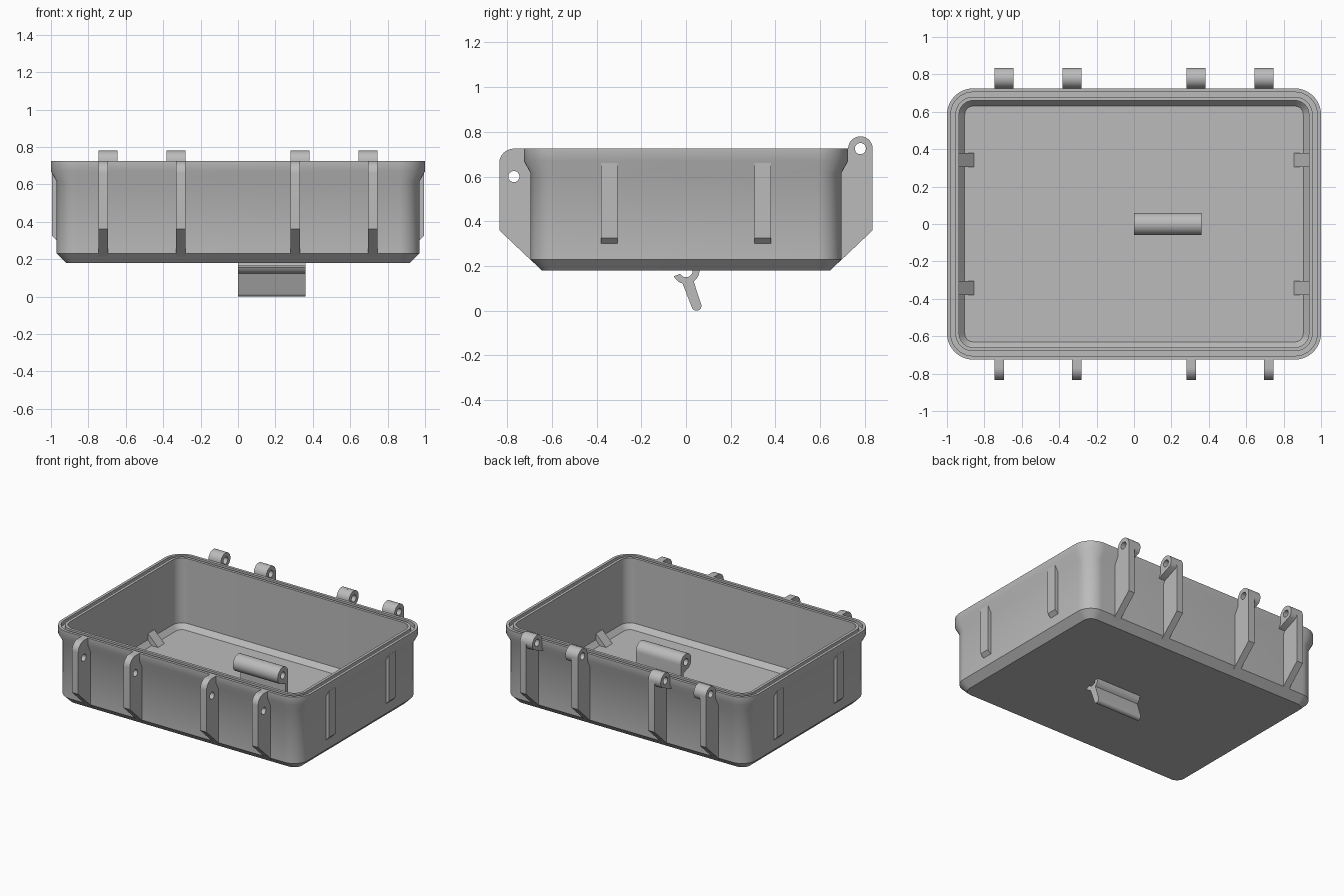
import bpy, bmesh, math
from mathutils import Matrix

cube = bpy.data.objects.get("Cube")
if cube:
    bpy.data.objects.remove(cube, do_unlink=True)

grey = bpy.data.materials.new("plain_grey")
grey.use_nodes = True
grey.diffuse_color = (0.5, 0.5, 0.5, 1)
grey.node_tree.nodes["Principled BSDF"].inputs["Base Color"].default_value = (0.5, 0.5, 0.5, 1)


def add_object(name, bm):
    """Turn a bmesh into a smooth-by-angle grey object."""
    bmesh.ops.recalc_face_normals(bm, faces=bm.faces)
    mesh = bpy.data.meshes.new(name)
    bm.to_mesh(mesh)
    bm.free()
    mesh.materials.clear()
    mesh.materials.append(grey)
    obj = bpy.data.objects.new(name, mesh)
    bpy.context.collection.objects.link(obj)
    bpy.ops.object.select_all(action='DESELECT')
    obj.select_set(True)
    bpy.context.view_layer.objects.active = obj
    bpy.ops.object.shade_smooth_by_angle(angle=math.radians(30))
    return obj


def arc(cx, cy, r, start, end, steps=12):
    angles = [math.radians(start + (end - start) * i / steps) for i in range(steps + 1)]
    return [(cx + r * math.cos(a), cy + r * math.sin(a)) for a in angles]


# Frames: profile drawn in (y, z) and extruded along x, or in (x, z) along y
ALONG_X = Matrix(((0, 0, 1), (1, 0, 0), (0, 1, 0)))
ALONG_Y = Matrix(((1, 0, 0), (0, 0, -1), (0, 1, 0)))


def extrude(name, outline, frame, centre, width, hole=None):
    """Extrude an outline, with an optional round hole (y, z, radius)."""
    curve = bpy.data.curves.new(name + "_profile", 'CURVE')
    curve.dimensions = '2D'
    curve.fill_mode = 'BOTH'
    curve.extrude = width / 2
    loops = [outline]
    if hole:
        loops.append(arc(*hole, 0, 360, 24)[:-1])
    for pts in loops:
        spline = curve.splines.new('POLY')
        spline.points.add(len(pts) - 1)
        for p, (u, v) in zip(spline.points, pts):
            p.co = (u, v, 0, 1)
        spline.use_cyclic_u = True
    helper = bpy.data.objects.new(name + "_helper", curve)
    bpy.context.collection.objects.link(helper)
    graph = bpy.context.evaluated_depsgraph_get()
    flat = bpy.data.meshes.new_from_object(helper.evaluated_get(graph))
    bm = bmesh.new()
    bm.from_mesh(flat)
    bpy.data.objects.remove(helper, do_unlink=True)
    bpy.data.meshes.remove(flat)
    bmesh.ops.remove_doubles(bm, verts=bm.verts, dist=1e-5)
    matrix = frame.to_4x4()
    matrix.translation = frame @ matrix.to_translation() + frame.col[2] * centre
    bm.transform(matrix)
    return add_object(name, bm)


def rounded_rectangle(half_x):
    """Concentric outline: every ring keeps the same corner centres."""
    cx, cy, r = 0.86, 0.585, half_x - 0.86
    pts = []
    for i, (sx, sy) in enumerate(((1, 1), (-1, 1), (-1, -1), (1, -1))):
        pts += arc(sx * cx, sy * cy, r, 90 * i, 90 * i + 90, 10)
    return pts


# Open case: rings from the underside, over the grooved rim, to the inner floor
rings = [(0.92, 0.18), (0.97, 0.23), (0.97, 0.615), (1.0, 0.67), (1.0, 0.725),
         (0.98, 0.725), (0.98, 0.695), (0.955, 0.695), (0.955, 0.725),
         (0.935, 0.725), (0.935, 0.255), (0.905, 0.22)]
bm = bmesh.new()
loops = [[bm.verts.new((x, y, z)) for x, y in rounded_rectangle(h)] for h, z in rings]
for a, b in zip(loops, loops[1:]):
    for i in range(len(a)):
        j = (i + 1) % len(a)
        bm.faces.new((a[i], a[j], b[j], b[i]))
bm.faces.new(loops[0])
bm.faces.new(loops[-1])
add_object("case_shell", bm)

# Front latch ribs and back hinge ribs share the same positions
front_rib = ([(-0.68, 0.213), (-0.68, 0.6), (-0.715, 0.67), (-0.72, 0.725)]
             + arc(-0.77, 0.66, 0.065, 90, 180) + [(-0.835, 0.36)])
back_rib = ([(0.68, 0.213), (0.835, 0.36)] + arc(0.78, 0.725, 0.055, 0, 180, 18)
            + [(0.715, 0.67), (0.68, 0.6)])
barrel = arc(0.78, 0.725, 0.055, -45, 180, 20) + [(0.715, 0.67), (0.705, 0.64)]
for side, label in ((1, "left"), (-1, "right")):
    for x, inward, place in ((0.72, -1, "outer"), (0.307, 1, "inner")):
        tag = f"{label}_{place}"
        extrude("front_latch_rib_" + tag, front_rib, ALONG_X, side * x, 0.05, (-0.77, 0.6, 0.025))
        extrude("back_hinge_rib_" + tag, back_rib, ALONG_X, side * x, 0.05, (0.78, 0.725, 0.025))
        extrude("hinge_barrel_" + tag, barrel, ALONG_X, side * (x + inward * 0.025), 0.099,
                (0.78, 0.725, 0.025))

# Side ribs outside and small sloped gussets inside
side_rib = [(0.95, 0.295), (0.965, 0.295), (0.995, 0.325), (0.995, 0.66), (0.95, 0.66)]
gusset = [(0.945, 0.215), (0.855, 0.215), (0.855, 0.22), (0.945, 0.31)]
for side, label in ((1, "left"), (-1, "right")):
    for y, place in ((-0.343, "back"), (0.343, "front")):
        for part, pts in (("side_rib", side_rib), ("inner_gusset", gusset)):
            extrude(f"{part}_{label}_{place}", [(side * u, v) for u, v in pts], ALONG_Y, y, 0.075)

# Loose latch: pin barrel, plate, open hook and finger lever
latch = (arc(0, 0.46, 0.06, 0, 240, 24) + [(0.03, 0.39)]
         + arc(0, 0.18, 0.03, 0, -150) + arc(0, 0.18, 0.06, 205, 255, 6)
         + arc(0.047, 0.022, 0.022, 195, 375) + arc(0, 0.18, 0.06, 305, 360, 6))
extrude("latch_lever", latch, ALONG_X, 0.18, 0.36, (0, 0.46, 0.025))
